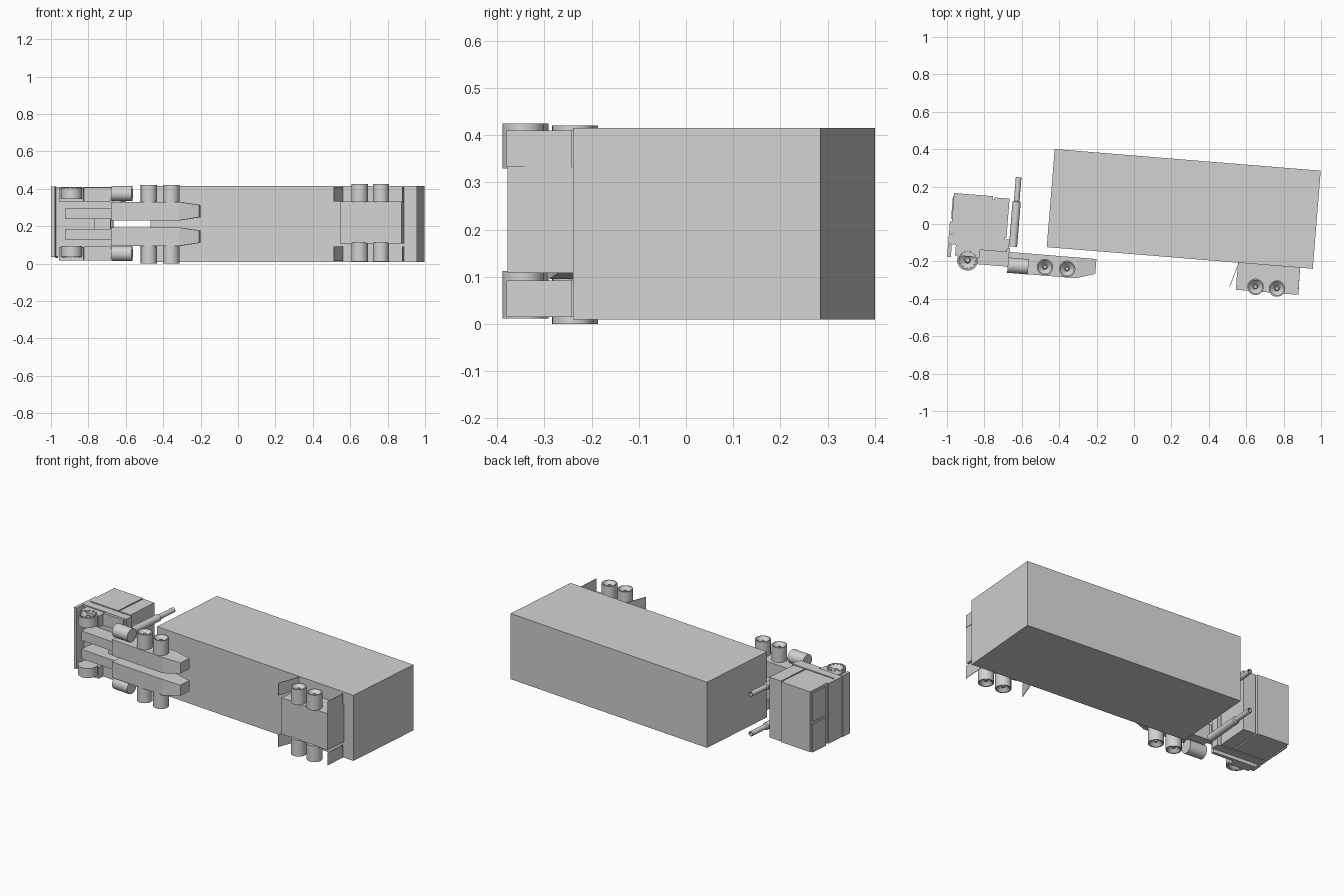
import bpy, bmesh, math
from mathutils import Matrix, Vector

if "Cube" in bpy.data.objects:
    bpy.data.objects.remove(bpy.data.objects["Cube"])

# Truck lies on its side: length along u, truck height along v, width along z.
TILT = Matrix.Rotation(math.radians(-4.65), 4, 'Z')
MID = 0.2125  # middle of the truck's width

grey = bpy.data.materials.new("plain_grey")
grey.diffuse_color = (0.65, 0.65, 0.65, 1)
grey.use_nodes = True
grey.node_tree.nodes["Principled BSDF"].inputs["Base Color"].default_value = grey.diffuse_color


def finish(name, bm, smooth=False):
    bmesh.ops.recalc_face_normals(bm, faces=bm.faces)
    bm.transform(TILT)
    me = bpy.data.meshes.new(name)
    bm.to_mesh(me)
    bm.free()
    me.materials.append(grey)
    ob = bpy.data.objects.new(name, me)
    bpy.context.collection.objects.link(ob)
    if smooth:
        bpy.ops.object.select_all(action='DESELECT')
        ob.select_set(True)
        bpy.context.view_layer.objects.active = ob
        bpy.ops.object.shade_smooth_by_angle(angle=math.radians(35))
    return ob


def prism(name, profile, z0, z1):
    """Extrude a (u, v) outline across the width."""
    bm = bmesh.new()
    lo = [bm.verts.new((u, v, z0)) for u, v in profile]
    hi = [bm.verts.new((u, v, z1)) for u, v in profile]
    bm.faces.new(lo)
    bm.faces.new(hi)
    n = len(profile)
    for i in range(n):
        j = (i + 1) % n
        bm.faces.new((lo[i], lo[j], hi[j], hi[i]))
    return finish(name, bm)


def box(name, u0, u1, v0, v1, z0, z1):
    return prism(name, [(u0, v0), (u1, v0), (u1, v1), (u0, v1)], z0, z1)


def lathe(name, profile, origin, axis, lugs=0, sides=24):
    """Spin an (r, h) profile about an axis; lugs adds a ring of small bolts."""
    bm = bmesh.new()
    vs = [bm.verts.new((r, 0, h)) for r, h in profile]
    es = [bm.edges.new(p) for p in zip(vs, vs[1:])]
    bmesh.ops.spin(bm, geom=vs + es, cent=(0, 0, 0), axis=(0, 0, 1),
                   angle=2 * math.pi, steps=sides, use_duplicate=False)
    bmesh.ops.remove_doubles(bm, verts=bm.verts, dist=1e-5)
    if lugs:
        top = max(h for r, h in profile)
        for i in range(lugs):
            a = 2 * math.pi * i / lugs
            m = (Matrix.Rotation(a, 4, 'Z') @ Matrix.Translation((0.047, 0, top))
                 @ Matrix.Diagonal((0.012, 0.006, 0.006, 1)))
            bmesh.ops.create_cube(bm, size=1, matrix=m)
    rot = Vector((0, 0, 1)).rotation_difference(Vector(axis)).to_matrix().to_4x4()
    bm.transform(Matrix.Translation(origin) @ rot)
    return finish(name, bm, True)


def both(z0, z1):
    """A width range and its mirror image, with side labels."""
    return (("left", z0, z1), ("right", 2 * MID - z1, 2 * MID - z0))


def wheel(name, u, v, r, z_in, z_out, lugs=0):
    w = abs(z_out - z_in)
    prof = [(0, 0), (r, 0), (r, w), (r * .86, w), (r * .3, w - .025),
            (r * .2, w - .012), (0, w - .012)]
    lathe(name, prof, (u, v, z_in), (0, 0, 1 if z_out > z_in else -1), lugs)


# Trailer and its bogie
box("trailer_box", -.455, .972, -.161, .365, .01, .415)
box("trailer_bogie", .571, .903, -.306, -.155, .108, .333)
for i, u in enumerate((.675, .79)):
    wheel(f"trailer_wheel_left_{i}", u, -.282, .044, .33, .425)
    wheel(f"trailer_wheel_right_{i}", u, -.282, .044, .112, .012)

# Mud flaps
for side, a, b in both(.333, .41):
    prism(f"front_mudflap_{side}", [(.575, -.158), (.578, -.158), (.538, -.295), (.535, -.295)], a, b)
    prism(f"rear_mudflap_{side}", [(.901, -.17), (.904, -.17), (.907, -.308), (.904, -.308)], a, b)

# Tractor chassis beams with tapered tails, and slimmer rails below the cab
for side, a, b in both(.232, .33):
    box(f"chassis_beam_{side}", -.655, -.287, -.314, -.203, a, b)
    bm = bmesh.new()
    ends = []
    for u, v0, v1, inset in ((-.287, -.314, -.203, 0), (-.185, -.283, -.203, .016)):
        ends.append([bm.verts.new((u, v, z)) for v, z in
                     ((v0, a + inset), (v1, a + inset), (v1, b - inset), (v0, b - inset))])
    for e in ends:
        bm.faces.new(e)
    for i in range(4):
        j = (i + 1) % 4
        bm.faces.new((ends[0][i], ends[0][j], ends[1][j], ends[1][i]))
    finish(f"chassis_tail_{side}", bm)
for side, a, b in both(.24, .298):
    box(f"front_rail_{side}", -.905, -.65, -.282, -.185, a, b)
box("crossmember", -.75, -.665, -.23, -.18, .185, .24)

# Tractor wheels
for i, u in enumerate((-.456, -.337)):
    wheel(f"drive_wheel_left_{i}", u, -.268, .044, .33, .421)
    wheel(f"drive_wheel_right_{i}", u, -.268, .044, .098, 0)
wheel("steer_wheel_left", -.871, -.265, .056, .345, .405, 12)
wheel("steer_wheel_right", -.871, -.265, .056, .095, .037, 12)

# Cab: main shell, rear panel behind a seam, belt gap, lower body
Z0, Z1 = .038, .41
box("cab_shell", -.972, -.764, -.13, .087, Z0, Z1)
box("cab_rear_panel", -.756, -.674, -.13, .081, Z0, Z1)
box("cab_core", -.96, -.68, -.14, .07, Z0 + .008, Z1 - .008)
box("cab_lower_body", -.972, -.656, -.188, -.138, Z0, Z1)
for side, a, b in both(.333, .408):
    box(f"wheel_arch_{side}", -.94, -.81, -.245, -.186, a, b - .004)
    box(f"step_{side}", -.81, -.665, -.205, -.186, a, b)

# Windscreen panes, grille plate and bumper
for side, a, b in both(.22, .395):
    box(f"windscreen_{side}", -.977, -.97, -.05, .068, a, b)
box("grille_plate", -.982, -.965, -.185, -.066, Z0, Z1)
box("bumper", -.982, -.962, -.255, -.19, Z0 - .003, Z1 + .002)

# Fuel tanks and exhaust stacks
for side, z in (("left", .375), ("right", .054)):
    lathe(f"fuel_tank_{side}", [(0, 0), (.041, 0), (.041, .11), (0, .11)],
          (-.655, -.274, z), (1, 0, 0))
for side, z in (("left", .335), ("right", .09)):
    lathe(f"exhaust_{side}",
          [(0, 0), (.022, 0), (.022, .24), (.015, .245), (.015, .372), (.011, .372),
           (.011, .35), (0, .35)], (-.635, -.173, z), (0, 1, 0), sides=16)
